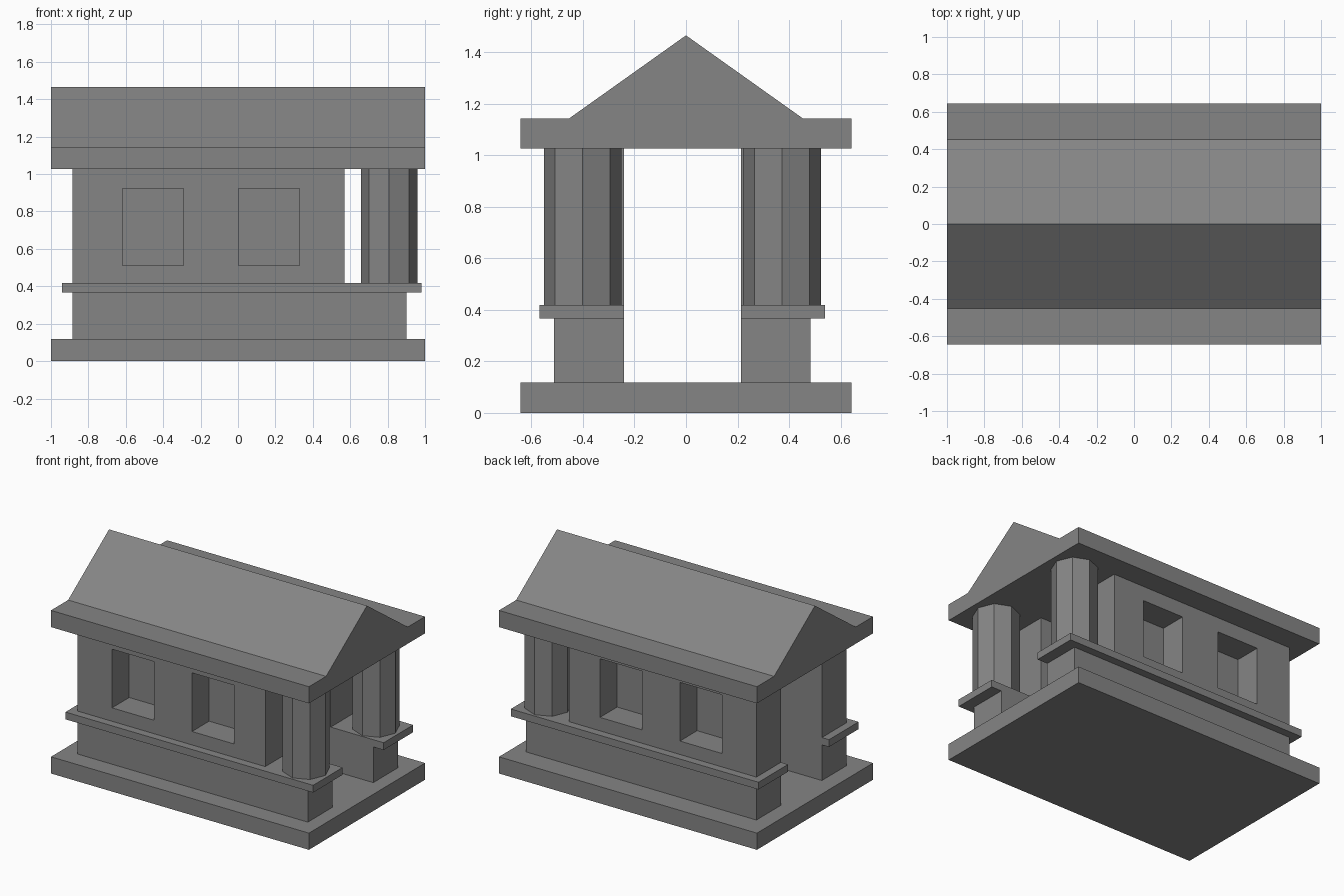
import bpy, bmesh

if "Cube" in bpy.data.objects:
    bpy.data.objects.remove(bpy.data.objects["Cube"])

MID = -0.014  # the two side walls mirror about this y

# Dark grey stone
stone = bpy.data.materials.new("dark_stone")
stone.diffuse_color = (0.235, 0.235, 0.235, 1)
stone.use_nodes = True
stone.node_tree.nodes["Principled BSDF"].inputs["Base Color"].default_value = stone.diffuse_color


def add_object(name, bm):
    bmesh.ops.recalc_face_normals(bm, faces=bm.faces)
    mesh = bpy.data.meshes.new(name)
    bm.to_mesh(mesh)
    bm.free()
    mesh.materials.append(stone)
    ob = bpy.data.objects.new(name, mesh)
    bpy.context.collection.objects.link(ob)
    return ob


def prism(name, profile, x0, x1):
    """Extrude a closed (y, z) profile along x."""
    bm = bmesh.new()
    face = bm.faces.new([bm.verts.new((x0, y, z)) for y, z in profile])
    new = bmesh.ops.extrude_face_region(bm, geom=[face])["geom"]
    verts = [v for v in new if isinstance(v, bmesh.types.BMVert)]
    bmesh.ops.translate(bm, verts=verts, vec=(x1 - x0, 0, 0))
    # make sure the start cap is closed
    bmesh.ops.holes_fill(bm, edges=[e for e in bm.edges if e.is_boundary])
    return add_object(name, bm)


def box(name, x0, x1, y0, y1, z0, z1):
    y0, y1 = sorted((y0, y1))
    return prism(name, [(y0, z0), (y1, z0), (y1, z1), (y0, z1)], x0, x1)


def column(name, x, y, z0, z1, radius):
    bm = bmesh.new()
    bmesh.ops.create_cone(bm, cap_ends=True, segments=8, radius1=radius,
                          radius2=radius, depth=z1 - z0)
    bmesh.ops.translate(bm, verts=bm.verts, vec=(x, y, (z0 + z1) / 2))
    return add_object(name, bm)


# Floor slab
box("floor_slab", -1, 1, -0.643, 0.643, 0, 0.117)

# Roof: flat eaves with a gable on top, one profile
prism("roof", [(-0.643, 1.026), (0.643, 1.026), (0.643, 1.143), (0.453, 1.143),
               (0, 1.465), (-0.453, 1.143), (-0.643, 1.143)], -1, 1)

# Two matching side walls with an open passage between them
for label, s in (("front", -1), ("back", 1)):
    inner, outer, ledge = (MID + s * d for d in (0.227, 0.498, 0.554))
    box(label + "_plinth", -0.885, 0.9, inner, outer, 0.117, 0.367)
    box(label + "_ledge", -0.94, 0.98, inner, ledge, 0.367, 0.418)
    column(label + "_column", 0.808, MID + s * 0.387, 0.418, 1.026, 0.151)
    wall = box(label + "_wall", -0.885, 0.57, inner, outer, 0.418, 1.026)

    # Window niches, cut part way into the wall
    for i, x0 in enumerate((-0.618, 0.002)):
        cutter = box(f"{label}_window_cutter_{i + 1}", x0, x0 + 0.326,
                     outer - s * 0.19, outer + s * 0.1, 0.512, 0.923)
        cutter.hide_render = True
        cutter.display_type = 'WIRE'
        mod = wall.modifiers.new(f"window_{i + 1}", 'BOOLEAN')
        mod.operation = 'DIFFERENCE'
        mod.solver = 'EXACT'
        mod.object = cutter
